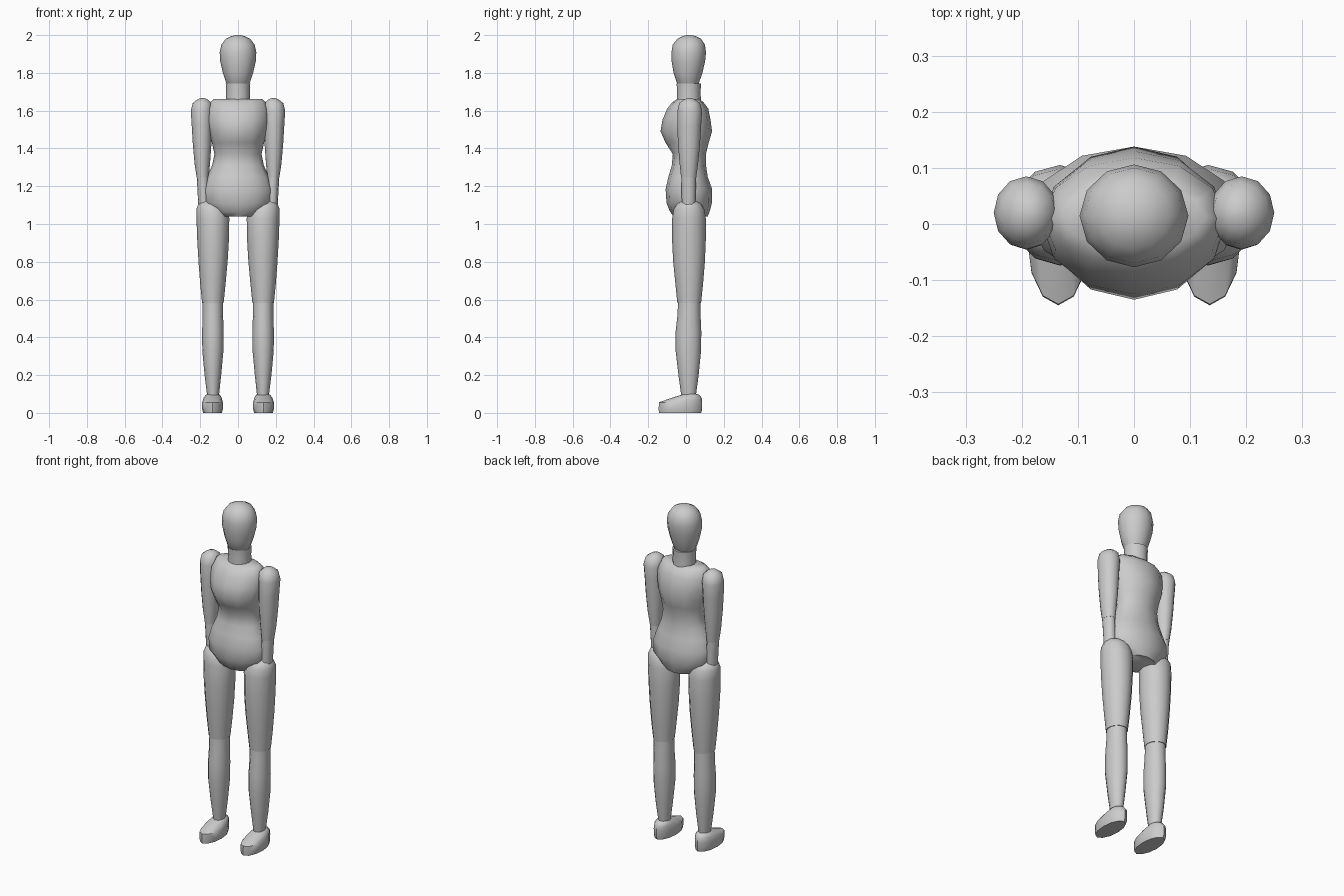
import bpy
import bmesh
import math


def loft(name, rings, side=1, n=12):
    """Skin stacked ellipses given as (z, centre x, half width, front y, back y)."""
    bm = bmesh.new()
    loops = []
    for z, cx, rx, y0, y1 in rings:
        cy, ry = (y0 + y1) / 2, (y1 - y0) / 2
        loops.append([bm.verts.new((side * (cx + rx * math.cos(2 * math.pi * i / n)),
                                    cy + ry * math.sin(2 * math.pi * i / n), z))
                      for i in range(n)])
    for a, b in zip(loops, loops[1:]):
        for i in range(n):
            j = (i + 1) % n
            bm.faces.new((a[i], a[j], b[j], b[i]))
    bm.faces.new(loops[0])
    bm.faces.new(loops[-1])
    bmesh.ops.recalc_face_normals(bm, faces=bm.faces)
    mesh = bpy.data.meshes.new(name)
    bm.to_mesh(mesh)
    bm.free()
    obj = bpy.data.objects.new(name, mesh)
    bpy.context.collection.objects.link(obj)
    bpy.ops.object.select_all(action='DESELECT')
    obj.select_set(True)
    bpy.context.view_layer.objects.active = obj
    bpy.ops.object.shade_smooth_by_angle(angle=math.radians(50))
    return obj


# Head: egg tapering to the chin
loft("head", [(1.73, 0, .052, -.035, .06), (1.745, 0, .062, -.048, .068),
              (1.80, 0, .08, -.066, .087), (1.86, 0, .094, -.076, .101),
              (1.91, 0, .097, -.077, .106), (1.95, 0, .088, -.07, .10),
              (1.98, 0, .065, -.046, .08), (1.995, 0, .035, -.018, .05),
              (2.0, 0, .012, .003, .027)])

# Neck
loft("neck", [(1.63, 0, .065, -.05, .08), (1.70, 0, .063, -.047, .077),
              (1.745, 0, .065, -.05, .08)])

# Torso: hips, waist, chest, shoulders
loft("torso", [(1.04, 0, .105, -.065, .115), (1.065, 0, .14, -.085, .125),
               (1.11, 0, .183, -.103, .137), (1.185, 0, .186, -.108, .138),
               (1.25, 0, .165, -.093, .115), (1.31, 0, .137, -.075, .106),
               (1.37, 0, .125, -.07, .105), (1.43, 0, .138, -.108, .12),
               (1.49, 0, .154, -.135, .138), (1.55, 0, .165, -.125, .13),
               (1.61, 0, .162, -.10, .118), (1.645, 0, .147, -.072, .092),
               (1.662, 0, .128, -.045, .07)])

for label, side in (("left", 1), ("right", -1)):
    # Upper arm with rounded shoulder
    loft(label + "_upper_arm",
         [(1.245, .187, .032, -.026, .054), (1.32, .189, .041, -.034, .064),
          (1.42, .19, .049, -.042, .074), (1.52, .191, .054, -.046, .08),
          (1.60, .192, .058, -.045, .085), (1.64, .19, .05, -.036, .074),
          (1.66, .188, .026, -.01, .047), (1.666, .187, .01, .01, .028)], side)
    # Forearm, sinking into the thigh
    loft(label + "_forearm",
         [(.98, .165, .028, -.015, .045), (1.11, .18, .031, -.022, .05),
          (1.245, .187, .031, -.025, .053)], side)
    # Thigh with rounded hip
    loft(label + "_thigh",
         [(.583, .133, .057, -.046, .08), (.68, .133, .067, -.056, .09),
          (.80, .132, .077, -.068, .10), (.92, .132, .084, -.074, .105),
          (1.03, .133, .087, -.073, .105), (1.08, .138, .082, -.065, .097),
          (1.11, .145, .063, -.045, .077), (1.127, .15, .03, -.015, .045)], side)
    # Shin
    loft(label + "_shin",
         [(.09, .132, .031, -.025, .052), (.20, .133, .044, -.04, .067),
          (.33, .133, .056, -.055, .08), (.43, .133, .057, -.055, .081),
          (.52, .133, .054, -.045, .077), (.59, .133, .054, -.042, .076)], side)
    # Foot with toe pointing forward
    loft(label + "_foot",
         [(0, .135, .05, -.143, .08), (.02, .135, .055, -.145, .086),
          (.056, .135, .055, -.143, .086), (.08, .134, .048, -.075, .083),
          (.097, .133, .036, -.02, .068), (.102, .133, .025, -.005, .045)], side)
